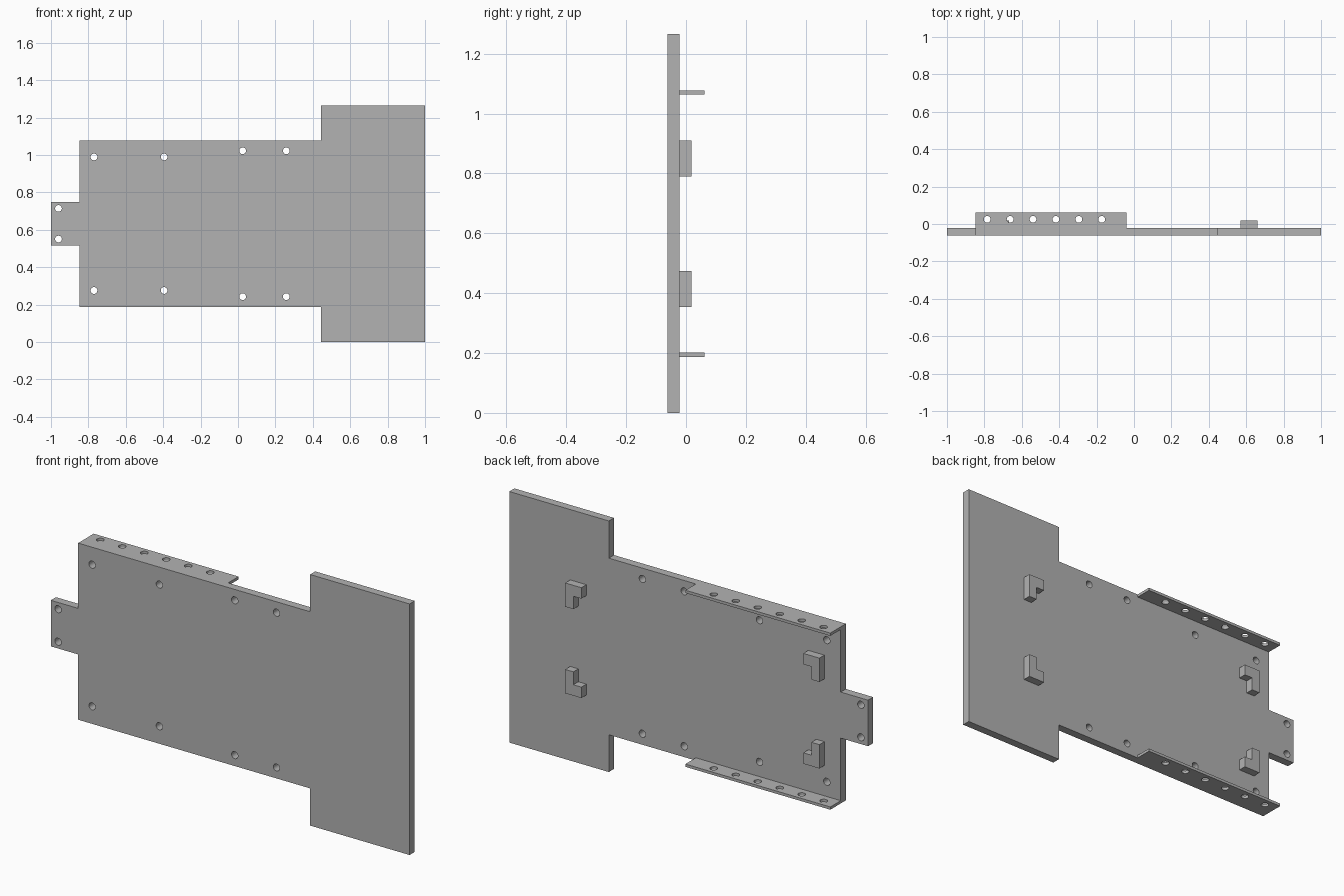
import bpy
import bmesh
from math import cos, sin, pi

cube = bpy.data.objects.get("Cube")
if cube:
    bpy.data.objects.remove(cube, do_unlink=True)

# Single grey finish
grey = bpy.data.materials.new("plain_grey")
grey.use_nodes = True
colour = (0.448, 0.448, 0.448, 1)
grey.diffuse_color = colour
grey.node_tree.nodes["Principled BSDF"].inputs["Base Color"].default_value = colour


def circle(cx, cy, r=0.018, n=24):
    return [(cx + r * cos(2 * pi * i / n), cy + r * sin(2 * pi * i / n)) for i in range(n)]


def slab(name, outline, thickness, location, holes=(), upright=True):
    """Extrude a flat outline, with round holes, into a solid sheet."""
    curve = bpy.data.curves.new(name, "CURVE")
    curve.dimensions = "2D"
    curve.fill_mode = "BOTH"
    curve.extrude = thickness / 2
    for loop in [outline] + [circle(*h) for h in holes]:
        spline = curve.splines.new("POLY")
        spline.points.add(len(loop) - 1)
        for point, (x, y) in zip(spline.points, loop):
            point.co = (x, y, 0, 1)
        spline.use_cyclic_u = True
    source = bpy.data.objects.new(name + "_outline", curve)
    bpy.context.collection.objects.link(source)
    bpy.context.view_layer.update()
    evaluated = source.evaluated_get(bpy.context.evaluated_depsgraph_get())
    mesh = bpy.data.meshes.new_from_object(evaluated)
    bpy.data.objects.remove(source, do_unlink=True)

    # Weld the caps to the walls
    bm = bmesh.new()
    bm.from_mesh(mesh)
    bmesh.ops.remove_doubles(bm, verts=bm.verts, dist=0.0001)
    bmesh.ops.recalc_face_normals(bm, faces=bm.faces)
    for face in bm.faces:
        face.smooth = False
        face.material_index = 0
    bm.to_mesh(mesh)
    bm.free()
    mesh.materials.clear()
    mesh.materials.append(grey)
    obj = bpy.data.objects.new(name, mesh)
    obj.location = location
    if upright:
        obj.rotation_euler.x = pi / 2
    bpy.context.collection.objects.link(obj)
    return obj


MID = 0.6325  # height of the horizontal symmetry line

# Main plate: end tab, body and wide head, mirrored about the middle
half = [(-1, 0.116), (-0.848, 0.116), (-0.848, 0.445),
        (0.445, 0.445), (0.445, MID), (1, MID)]
outline = half + [(x, -z) for x, z in reversed(half)]
hole_spots = [(-0.96, 0.082), (-0.77, 0.357), (-0.395, 0.357), (0.025, 0.39), (0.258, 0.39)]
plate_holes = [(x, s * z) for x, z in hole_spots for s in (1, -1)]
slab("main_plate", outline, 0.041, (0, -0.0415, MID), plate_holes)

# Drilled flanges along the upper and lower edges
flange = [(-0.848, -0.021), (-0.04, -0.021), (-0.04, 0.062), (-0.848, 0.062)]
flange_holes = [(-0.785 + 0.1225 * i, 0.025) for i in range(6)]
for name, s in (("upper", 1), ("lower", -1)):
    slab(name + "_flange", flange, 0.014, (0, 0, MID + s * 0.438), flange_holes, upright=False)

# L-shaped corner locators on the back, corners pointing outwards
W, H, LEG, ARM = 0.09, 0.12, 0.045, 0.055
ell = [(0, 0), (-W, 0), (-W, -ARM), (-LEG, -ARM), (-LEG, -H), (0, -H)]
for side, x, sx in (("left", 0.66, 1), ("right", -0.757, -1)):
    for level, s in (("upper", 1), ("lower", -1)):
        shape = [(sx * a, s * b) for a, b in ell]
        slab(f"{level}_{side}_locator", shape, 0.04, (x, -0.001, MID + s * 0.278))
